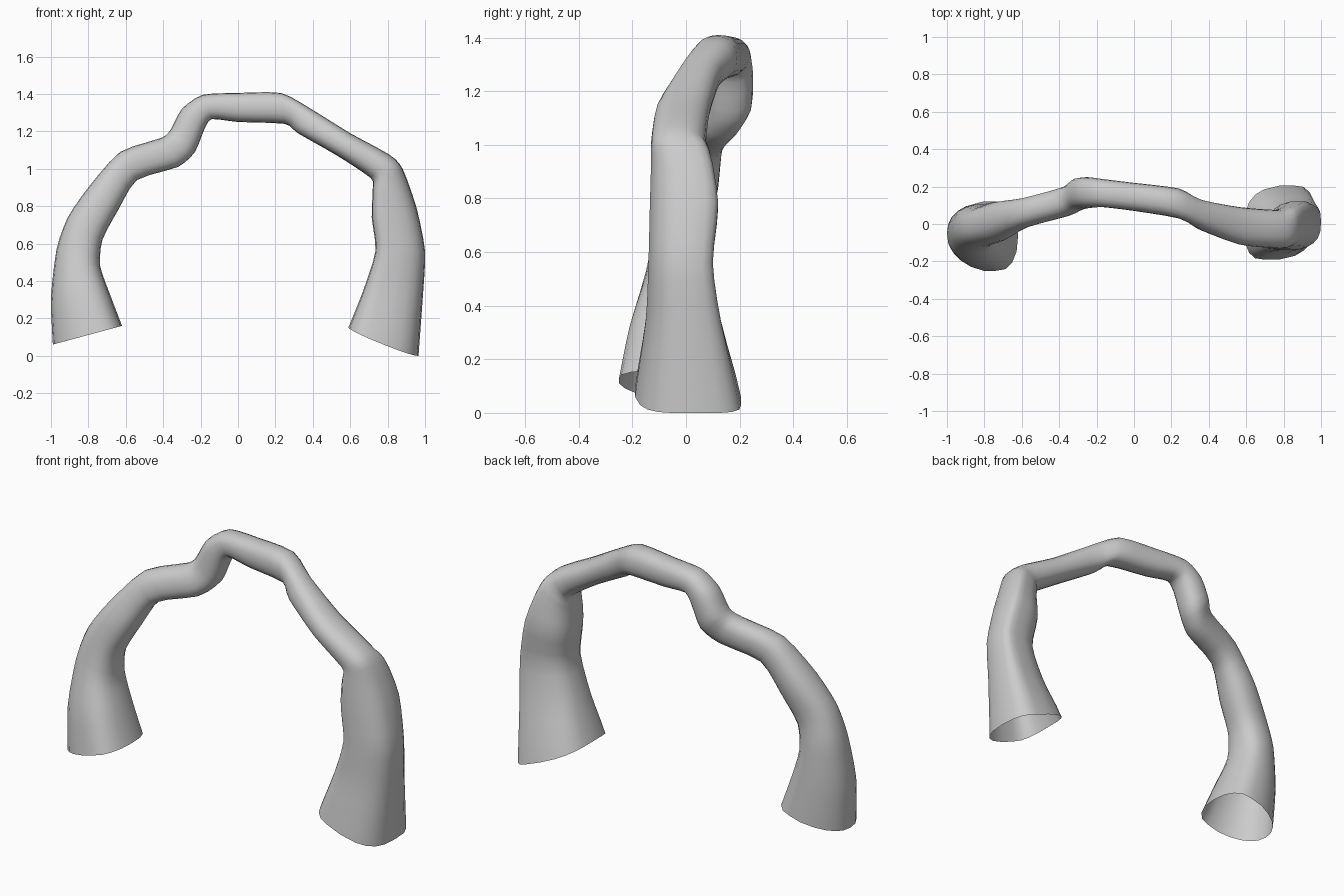
import bpy, bmesh, math
from mathutils import Vector

if "Cube" in bpy.data.objects:
    bpy.data.objects.remove(bpy.data.objects["Cube"])

# Stations along the arch: outer x, outer z, inner x, inner z, front y, back y
STATIONS = [
    (-.99, .06, -.62, .16, -.25, .12),
    (-1.0, .31, -.685, .33, -.21, .11),
    (-.97, .57, -.737, .48, -.15, .10),
    (-.91, .74, -.725, .62, -.12, .09),
    (-.80, .90, -.64, .78, -.09, .12),
    (-.63, 1.09, -.54, .94, -.02, .14),
    (-.41, 1.165, -.32, 1.01, .04, .20),
    (-.36, 1.21, -.23, 1.09, .075, .245),
    (-.30, 1.32, -.18, 1.21, .085, .25),
    (-.19, 1.395, -.14, 1.265, .09, .24),
    (.00, 1.405, .00, 1.25, .07, .22),
    (.23, 1.405, .25, 1.24, .03, .19),
    (.39, 1.32, .32, 1.19, -.03, .13),
    (.60, 1.19, .53, 1.07, -.11, .09),
    (.81, 1.075, .71, .95, -.13, .075),
    (.88, 1.0, .72, .89, -.13, .09),
    (.955, .79, .715, .74, -.135, .12),
    (1.0, .56, .735, .56, -.14, .10),
    (.99, .34, .67, .35, -.15, .13),
    (.965, .0, .59, .15, -.19, .205),
]
SIDES = 20
STEPS = 3


def spow(v, e):
    return math.copysign(abs(v) ** e, v)


def station(t):
    """Catmull-Rom blend between neighbouring stations."""
    last = len(STATIONS) - 1
    i = min(int(t), last - 1)
    u = t - i
    p = [STATIONS[min(max(i + d, 0), last)] for d in (-1, 0, 1, 2)]
    s = .35                                     # tension, keeps bends firm
    return [b + u * s * (c - a) + u * u * (3 * (c - b) - s * (2 * (c - a) + d - b))
            + u ** 3 * (2 * (b - c) + s * (c - a + d - b)) for a, b, c, d in zip(*p)]


def ring(bm, t):
    """One closed cross-section, squarer in the legs and tapered in the feet."""
    ox, oz, ix, iz, y0, y1 = station(t)
    outer, inner = Vector((ox, 0, oz)), Vector((ix, 0, iz))
    mid, half = (outer + inner) / 2, (outer - inner) / 2
    square = .70 if t > 14.5 else .85
    taper = .22 * max(0, 1 - t / 4)             # left foot: inner side wider
    skew = .03 * min(1, max(0, t - 14.5))       # right leg: inner side forward
    out = []
    for k in range(SIDES):
        a = 2 * math.pi * k / SIDES
        c, s = spow(math.cos(a), square), spow(math.sin(a), square)
        p = mid + half * c
        p.y = (y0 + y1) / 2 + (y1 - y0) / 2 * s * (1 - taper * c) + skew * c
        p.y = min(max(p.y, y0), y1)
        if t == len(STATIONS) - 1:
            p.z -= .015 * s * s
        out.append(bm.verts.new(p))
    return out


# Rock arch: open-ended tube lofted through the stations
bm = bmesh.new()
count = (len(STATIONS) - 1) * STEPS
rings = [ring(bm, i / STEPS) for i in range(count + 1)]
for a, b in zip(rings, rings[1:]):
    for k in range(SIDES):
        n = (k + 1) % SIDES
        bm.faces.new((a[k], a[n], b[n], b[k]))
bmesh.ops.recalc_face_normals(bm, faces=bm.faces)
# make sure the shell faces outwards
f = min(bm.faces, key=lambda f: f.calc_center_median().x)
if f.normal.x > 0:
    bmesh.ops.reverse_faces(bm, faces=bm.faces)
me = bpy.data.meshes.new("rock_arch")
bm.to_mesh(me)
bm.free()
obj = bpy.data.objects.new("rock_arch", me)
bpy.context.collection.objects.link(obj)
bpy.context.view_layer.objects.active = obj
obj.select_set(True)
bpy.ops.object.shade_smooth_by_angle(angle=math.radians(50))
